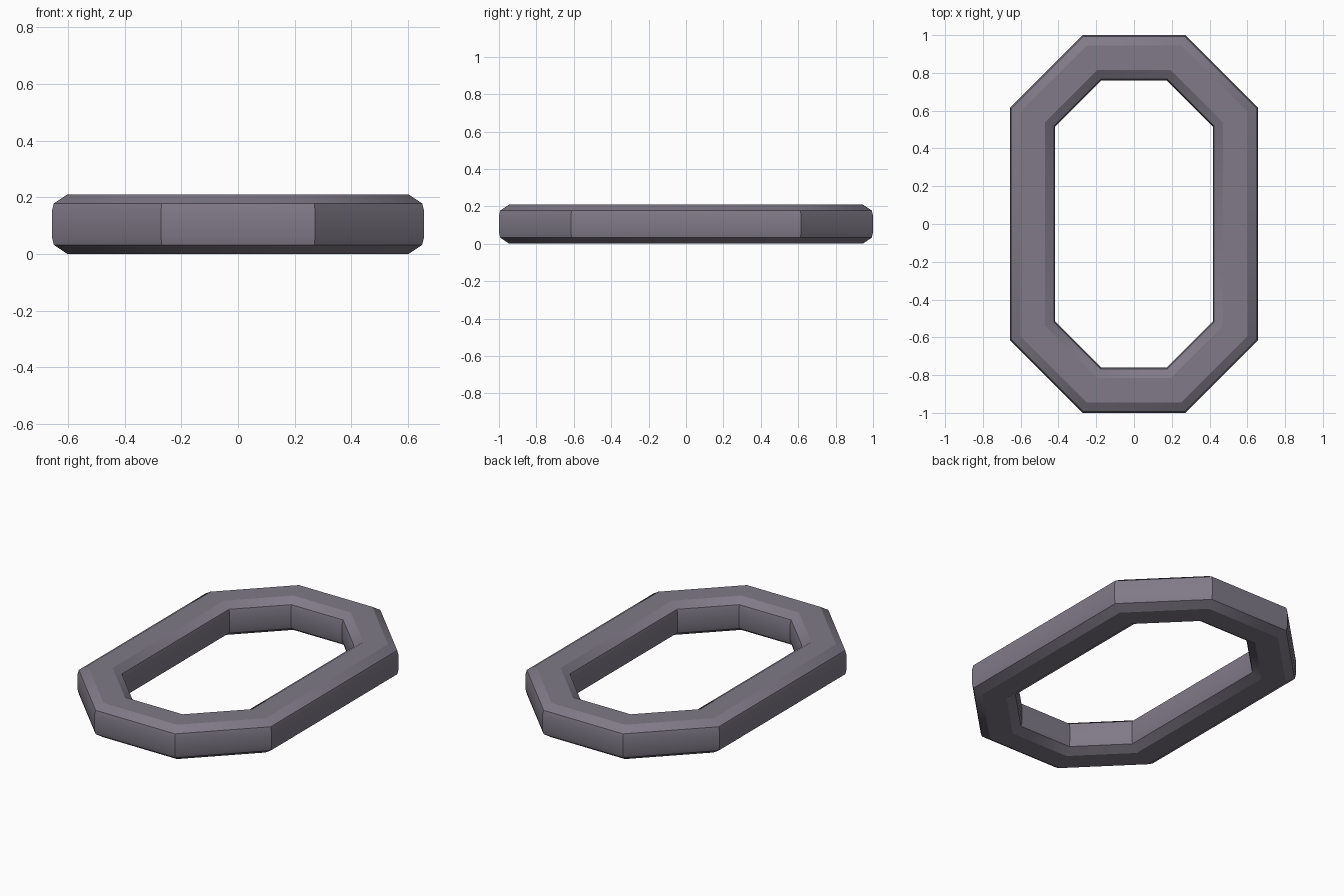
import bpy, bmesh, math

cube = bpy.data.objects.get("Cube")
if cube:
    bpy.data.objects.remove(cube)

# Main dimensions
HALF_X, HALF_Y, DIAGONAL = 0.657, 1.0, 1.272
WIDTH, HEIGHT = 0.24, 0.21

# Quarter of the link's cross-section: (inset from the wall, height)
quarter = [(0.0, 0.15), (0.007, 0.178), (0.055, HEIGHT)]
outer = [(d, HEIGHT - z) for d, z in reversed(quarter)] + quarter
section = outer + [(WIDTH - d, z) for d, z in reversed(outer)]


def octagon(inset, z):
    """Stretched octagon moved evenly inwards, counter-clockwise."""
    x, y = HALF_X - inset, HALF_Y - inset
    d = DIAGONAL - inset * math.sqrt(2)
    a, b = (x, d - x), (d - y, y)
    pts = [a, b]
    pts += [(-px, py) for px, py in reversed(pts)]
    pts += [(-px, -py) for px, py in pts]
    return [(px, py, z) for px, py in pts]


# Link: one octagon per section point, bridged into a closed ring
bm = bmesh.new()
loops = [[bm.verts.new(p) for p in octagon(d, z)] for d, z in section]
for i, low in enumerate(loops):
    high = loops[(i + 1) % len(loops)]
    for j in range(8):
        k = (j + 1) % 8
        bm.faces.new((low[j], low[k], high[k], high[j]))
bmesh.ops.recalc_face_normals(bm, faces=bm.faces)

mesh = bpy.data.meshes.new("chain_link")
bm.to_mesh(mesh)
bm.free()
link = bpy.data.objects.new("chain_link", mesh)
bpy.context.collection.objects.link(link)

# Purple-grey metal
colour = (0.215, 0.195, 0.245, 1)
mat = bpy.data.materials.new("purple_grey")
mat.use_nodes = True
mat.diffuse_color = colour
mat.node_tree.nodes["Principled BSDF"].inputs["Base Color"].default_value = colour
mesh.materials.append(mat)

# Soft walls, crisp corners
bpy.ops.object.select_all(action="DESELECT")
link.select_set(True)
bpy.context.view_layer.objects.active = link
bpy.ops.object.shade_smooth_by_angle(angle=math.radians(30))
